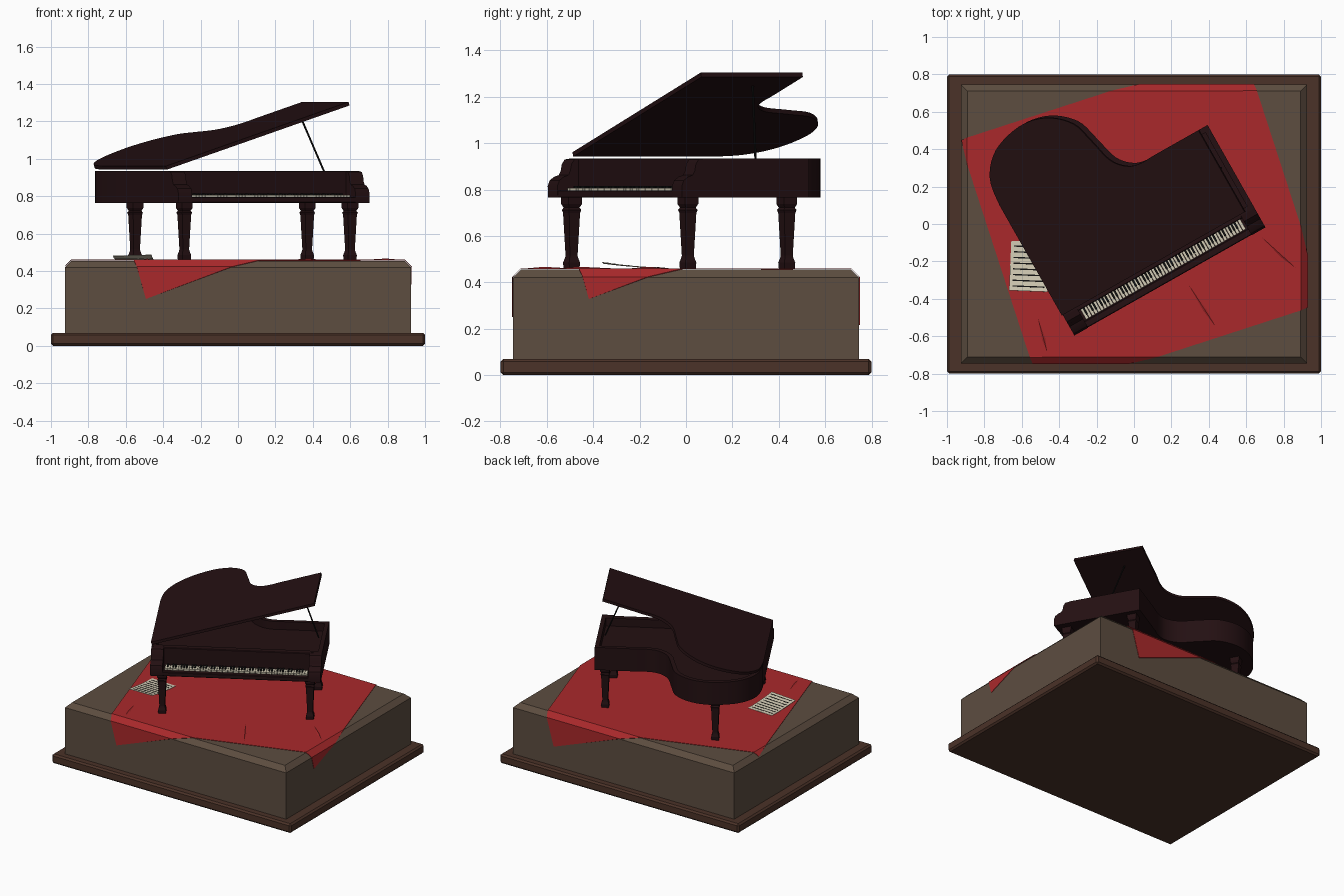
import bpy, bmesh, math
from mathutils import Matrix, Vector

if "Cube" in bpy.data.objects:
    bpy.data.objects.remove(bpy.data.objects["Cube"])

PIANO = Matrix.Rotation(math.radians(29.5), 4, 'Z')   # piano stands turned on the base


def material(name, r, g, b):
    m = bpy.data.materials.new(name)
    m.diffuse_color = (r, g, b, 1)
    m.use_nodes = True
    m.node_tree.nodes["Principled BSDF"].inputs["Base Color"].default_value = m.diffuse_color
    return m


STONE = material("stone", .109, .074, .051)
WOOD = material("plinth_wood", .07, .032, .021)
LACQUER = material("dark_lacquer", .017, .005, .006)
BLACK = material("black", .006, .006, .006)
IVORY = material("ivory", .65, .60, .46)
RED = material("red_cloth", .40, .022, .024)


def finish(name, bm, mat, matrix=None, smooth=False, bevel=0):
    bmesh.ops.recalc_face_normals(bm, faces=bm.faces)
    if matrix:
        bm.transform(matrix)
    me = bpy.data.meshes.new(name)
    bm.to_mesh(me)
    bm.free()
    me.materials.append(mat)
    ob = bpy.data.objects.new(name, me)
    bpy.context.collection.objects.link(ob)
    if bevel:
        mod = ob.modifiers.new("bevel", 'BEVEL')
        mod.width, mod.segments = bevel, 1
    if smooth:
        bpy.ops.object.select_all(action='DESELECT')
        ob.select_set(True)
        bpy.context.view_layer.objects.active = ob
        bpy.ops.object.shade_smooth_by_angle(angle=math.radians(30))
    return ob


def add_box(bm, x0, x1, y0, y1, z0, z1):
    m = Matrix.Translation(((x0 + x1) / 2, (y0 + y1) / 2, (z0 + z1) / 2))
    m = m @ Matrix.Diagonal((x1 - x0, y1 - y0, z1 - z0, 1))
    bmesh.ops.create_cube(bm, size=1, matrix=m)


def box(name, dims, mat, matrix=None, bevel=0):
    bm = bmesh.new()
    add_box(bm, *dims)
    return finish(name, bm, mat, matrix, bevel=bevel)


def prism(points, direction):
    """Extrude a closed polygon of 3D points; returns bmesh and end face."""
    bm = bmesh.new()
    face = bm.faces.new([bm.verts.new(p) for p in points])
    ext = bmesh.ops.extrude_face_region(bm, geom=[face], use_keep_orig=True)["geom"]
    bmesh.ops.translate(bm, vec=direction, verts=[v for v in ext if isinstance(v, bmesh.types.BMVert)])
    return bm, next(f for f in ext if isinstance(f, bmesh.types.BMFace))


def spline(pts, steps=5):
    """Catmull-Rom through pts[1:-1]."""
    out = []
    for i in range(1, len(pts) - 2):
        a, b, c, d = (Vector(p) for p in pts[i - 1:i + 3])
        for k in range(steps):
            t = k / steps
            out.append(.5 * (2 * b + (c - a) * t + (2 * a - 5 * b + 4 * c - d) * t * t
                             + (3 * b - a - 3 * c + d) * t ** 3))
    return out + [Vector(pts[-2])]


# Display base: plinth and chamfered block
box("base_plinth", (-1, 1, -.8, .8, 0, .07), WOOD, bevel=.012)
bm = bmesh.new()
add_box(bm, -.925, .925, -.745, .745, .06, .455)
top_edges = [e for e in bm.edges if all(v.co.z > .4 for v in e.verts)]
bmesh.ops.bevel(bm, geom=top_edges, offset=.035, segments=1, affect='EDGES')
finish("base_block", bm, STONE)

# Draped cloth: rotated sheet cut along the block edges, then folded down
EX, EY, SLOPE = .892, .712, .05
bm = bmesh.new()
rot = Matrix.Rotation(math.radians(18), 3, 'Z')
bm.faces.new([bm.verts.new(rot @ Vector((u, v, 0)))
              for u, v in ((-.75, -.715), (.845, -.715), (.845, .715), (-.75, .715))])
for axis, edge in ((0, EX), (1, EY)):
    for d in (edge, edge + SLOPE, -edge, -edge - SLOPE):
        co, no = Vector((0, 0, 0)), Vector((0, 0, 0))
        co[axis], no[axis] = d, 1
        bmesh.ops.bisect_plane(bm, geom=bm.verts[:] + bm.edges[:] + bm.faces[:],
                               plane_co=co, plane_no=no)
for v in bm.verts:
    z = .459
    for axis, edge in ((0, EX), (1, EY)):
        t = abs(v.co[axis]) - edge
        if t > 0:
            s = min(t, SLOPE) * .72
            v.co[axis] = math.copysign(edge + s, v.co[axis])
            z -= s + max(0, t - SLOPE) * 1.15
    v.co.z = z
cloth = finish("draped_cloth", bm, RED)
mod = cloth.modifiers.new("thickness", 'SOLIDIFY')
mod.thickness, mod.offset = .003, 0

# Small raised creases in the cloth
for i, (p, q) in enumerate((((.66, -.05), (.88, -.25)), ((.27, -.29), (.45, -.57)),
                            ((-.52, -.48), (-.46, -.70)))):
    p, q = Vector((*p, .459)), Vector((*q, .459))
    n = (q - p).cross(Vector((0, 0, 1))).normalized() * .012
    mid = p.lerp(q, .6)
    bm = bmesh.new()
    a, l, r, t, b = (bm.verts.new(c) for c in (p, mid + n, mid - n, mid + Vector((0, 0, .008)), q))
    for f in ((a, l, t), (l, b, t), (b, r, t), (r, a, t), (a, r, b, l)):
        bm.faces.new(f)
    finish(f"cloth_crease_{i + 1}", bm, RED)

# Piano body outline (local: x across keyboard, y toward tail)
L, R, BACK, FRONT = -.571, .603, .267, -.245
curve = spline([(L, .30), (L, .44), (-.543, .594), (-.438, .707), (-.261, .756), (-.106, .726),
                (.01, .627), (.052, .498), (.09, .36), (.16, .285), (.24, .264), (.32, BACK), (R, BACK)])
outline = [(L, FRONT)] + [tuple(p) for p in curve] + [(R, BACK), (R, FRONT)]

# Hollow case with sunken soundboard
bm, top = prism([(x, y, .765) for x, y in outline], (0, 0, .17))
bmesh.ops.recalc_face_normals(bm, faces=bm.faces)
bmesh.ops.inset_region(bm, faces=[top], thickness=.03, use_even_offset=True)
ext = bmesh.ops.extrude_face_region(bm, geom=[top])["geom"]
bmesh.ops.translate(bm, vec=(0, 0, -.06), verts=[v for v in ext if isinstance(v, bmesh.types.BMVert)])
if top.is_valid:
    bmesh.ops.delete(bm, geom=[top], context='FACES_ONLY')
finish("piano_case", bm, LACQUER, PIANO, smooth=True)

# Raised lid, hinged on the long straight side
bm, _ = prism([(x - L, max(y, -.236), 0) for x, y in outline], (0, 0, .02))
hinge = Matrix.Translation((L, 0, .942)) @ Matrix.Rotation(math.radians(-17), 4, 'Y')
finish("piano_lid", bm, LACQUER, PIANO @ hinge, smooth=True)

# Lid prop
p, q = Vector((.553, .032, .92)), Vector((.425, .09, 1.245))
bm = bmesh.new()
m = Matrix.Translation((p + q) / 2) @ (q - p).to_track_quat('Z', 'Y').to_matrix().to_4x4()
bmesh.ops.create_cone(bm, cap_ends=True, segments=8, radius1=.005, radius2=.005,
                      depth=(q - p).length, matrix=m)
finish("lid_prop", bm, BLACK, PIANO)

# Scrolled arms at both ends of the keyboard
arm = [(-.24, .765), (-.36, .765), (-.362, .815), (-.352, .84), (-.33, .855), (-.308, .862),
       (-.298, .88), (-.292, .91), (-.278, .93), (-.24, .935)]
for name, x in (("left_arm", L), ("right_arm", R - .085)):
    bm, _ = prism([(x, y, z) for y, z in arm], (.085, 0, 0))
    finish(name, bm, LACQUER, PIANO, smooth=True)

# Key bed, front rail and fallboard
box("key_bed", (L + .08, R - .08, -.35, -.24, .765, .788), LACQUER, PIANO)
box("key_rail", (L + .08, R - .08, -.36, -.322, .765, .797), LACQUER, PIANO, bevel=.004)
box("fallboard", (L + .08, R - .08, -.258, -.24, .785, .935), LACQUER, PIANO, bevel=.004)

# Keys
K0, K1, N = -.475, .508, 52
step = (K1 - K0) / N
white, black = bmesh.new(), bmesh.new()
for i in range(N):
    x = K0 + i * step
    add_box(white, x + .001, x + step - .001, -.318, -.255, .785, .806)
    if i % 7 in (0, 2, 3, 5, 6) and i < N - 1:
        add_box(black, x + step * .7, x + step * 1.3, -.297, -.255, .80, .815)
finish("white_keys", white, IVORY, PIANO)
finish("black_keys", black, BLACK, PIANO)

# Square tapered legs: (half width, height)
leg = [(.025, .457), (.027, .485), (.021, .505), (.019, .515), (.027, .70), (.031, .712),
       (.025, .722), (.033, .738), (.033, .77)]
for name, x, y in (("front_left_leg", -.493, -.288), ("front_right_leg", .525, -.288),
                   ("tail_leg", -.265, .649), ("back_right_leg", .536, .196)):
    bm = bmesh.new()
    rings = [[bm.verts.new((x + sx * w, y + sy * w, z)) for sx, sy in ((-1, -1), (1, -1), (1, 1), (-1, 1))]
             for w, z in leg]
    for lo, hi in zip(rings, rings[1:]):
        for k in range(4):
            bm.faces.new((lo[k], lo[(k + 1) % 4], hi[(k + 1) % 4], hi[k]))
    bm.faces.new(rings[0])
    bm.faces.new(rings[-1])
    finish(name, bm, LACQUER, PIANO)


# Curled music sheet with ruled lines
def sheet(name, s0, s1, t0, t1, lift, mat, n=8):
    bm = bmesh.new()
    grid = [[bm.verts.new((-.668 + .205 * s + .012 * t, -.355 + .265 * t - .008 * s,
                           .463 + .018 * (1 - t) ** 2 + .006 * s * (1 - t) + lift))
             for s in (s0 + (s1 - s0) * i / n for i in range(n + 1))]
            for t in (t0 + (t1 - t0) * j / n for j in range(n + 1))]
    for j in range(n):
        for i in range(n):
            bm.faces.new((grid[j][i], grid[j][i + 1], grid[j + 1][i + 1], grid[j + 1][i]))
    ob = finish(name, bm, mat)
    mod = ob.modifiers.new("thickness", 'SOLIDIFY')
    mod.thickness, mod.offset = .002, 0


sheet("music_sheet", 0, 1, 0, 1, 0, IVORY)
for i in range(8):
    t = .08 + i * .115
    sheet(f"sheet_line_{i + 1}", .08, .92, t, t + .025, .001, BLACK, 3)
